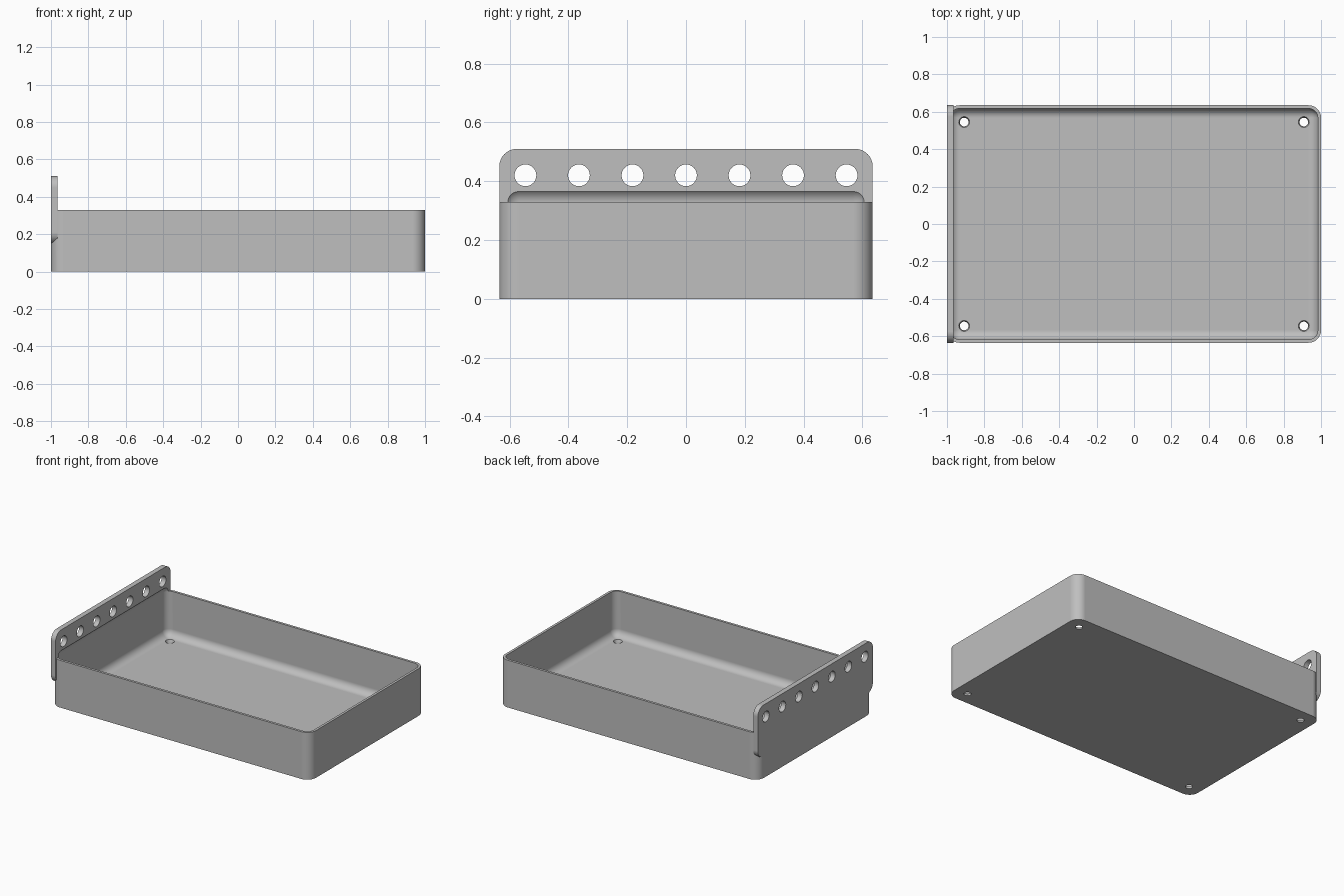
import bpy, bmesh
from math import pi, radians, cos, sin
from mathutils import Matrix, Vector

cube = bpy.data.objects.get("Cube")
if cube:
    bpy.data.objects.remove(cube, do_unlink=True)

LENGTH, WIDTH, HEIGHT = 2.0, 1.27, 0.33
WALL = 0.017
PLATE_THICK, PLATE_BOTTOM, PLATE_TOP = 0.035, 0.15, 0.51

grey = bpy.data.materials.new("plain grey")
grey.use_nodes = True
colour = (0.52, 0.52, 0.52, 1)
grey.diffuse_color = colour
grey.node_tree.nodes["Principled BSDF"].inputs["Base Color"].default_value = colour


def finish(name, bm):
    bmesh.ops.recalc_face_normals(bm, faces=bm.faces)
    mesh = bpy.data.meshes.new(name)
    bm.to_mesh(mesh)
    bm.free()
    mesh.materials.append(grey)
    obj = bpy.data.objects.new(name, mesh)
    bpy.context.collection.objects.link(obj)
    return obj


def rounded_box(name, low, high, radius, axis=None, segments=8):
    """Box with the edges along one axis rounded, or all edges if no axis."""
    low, high = Vector(low), Vector(high)
    bm = bmesh.new()
    size = high - low
    bmesh.ops.create_cube(bm, size=1, matrix=Matrix.Translation((low + high) / 2)
                          @ Matrix.Diagonal((*size, 1)))
    edges = [e for e in bm.edges if axis is None or
             abs((e.verts[0].co - e.verts[1].co)[axis]) > 0.001]
    bmesh.ops.bevel(bm, geom=edges, offset=radius, segments=segments,
                    profile=0.5, affect='EDGES')
    return finish(name, bm)


def cylinder(name, centre, r_low, r_high, depth, rotation=Matrix()):
    bm = bmesh.new()
    bmesh.ops.create_cone(bm, cap_ends=True, segments=32, radius1=r_low,
                          radius2=r_high, depth=depth,
                          matrix=Matrix.Translation(centre) @ rotation)
    return finish(name, bm)


def combine(target, tool, operation):
    """Apply a boolean and discard the tool."""
    tool.hide_render = True
    mod = target.modifiers.new("combine", 'BOOLEAN')
    mod.operation = operation
    mod.solver = 'EXACT'
    mod.object = tool
    bpy.context.view_layer.objects.active = target
    bpy.ops.object.modifier_apply(modifier=mod.name)
    bpy.data.objects.remove(tool, do_unlink=True)


# Tray body with rounded upright corners
hx, hy = LENGTH / 2, WIDTH / 2
tray = rounded_box("tray_with_hanging_plate", (-hx, -hy, 0), (hx, hy, HEIGHT), 0.067, axis=2)

# Raised hanging plate, flush with the left end
plate = rounded_box("plate", (-hx, -hy, PLATE_BOTTOM),
                    (-hx + PLATE_THICK, hy, PLATE_TOP), 0.06, axis=0)
combine(tray, plate, 'UNION')

# Hollow with filleted edges, which also bites into the plate
cavity = rounded_box("cavity", (-hx + WALL, -hy + WALL, WALL),
                     (hx - WALL, hy - WALL, 0.377), 0.05)
combine(tray, cavity, 'DIFFERENCE')

# Row of holes through the plate
for i in range(-3, 4):
    hole = cylinder("plate_hole", (-hx, i * 0.182, 0.42), 0.037, 0.037, 0.2,
                    Matrix.Rotation(pi / 2, 4, 'Y'))
    combine(tray, hole, 'DIFFERENCE')

# Tapered drain holes in the floor corners
for x in (-0.908, 0.908):
    for y in (-0.545, 0.545):
        hole = cylinder("floor_hole", (x, y, WALL / 2), 0.017, 0.035, 3 * WALL)
        combine(tray, hole, 'DIFFERENCE')

# Smooth fillets, crisp edges
bpy.ops.object.select_all(action='DESELECT')
tray.select_set(True)
bpy.context.view_layer.objects.active = tray
bpy.ops.object.shade_smooth_by_angle(angle=radians(30))
weighted = tray.modifiers.new("weighted normals", 'WEIGHTED_NORMAL')
weighted.keep_sharp = True
